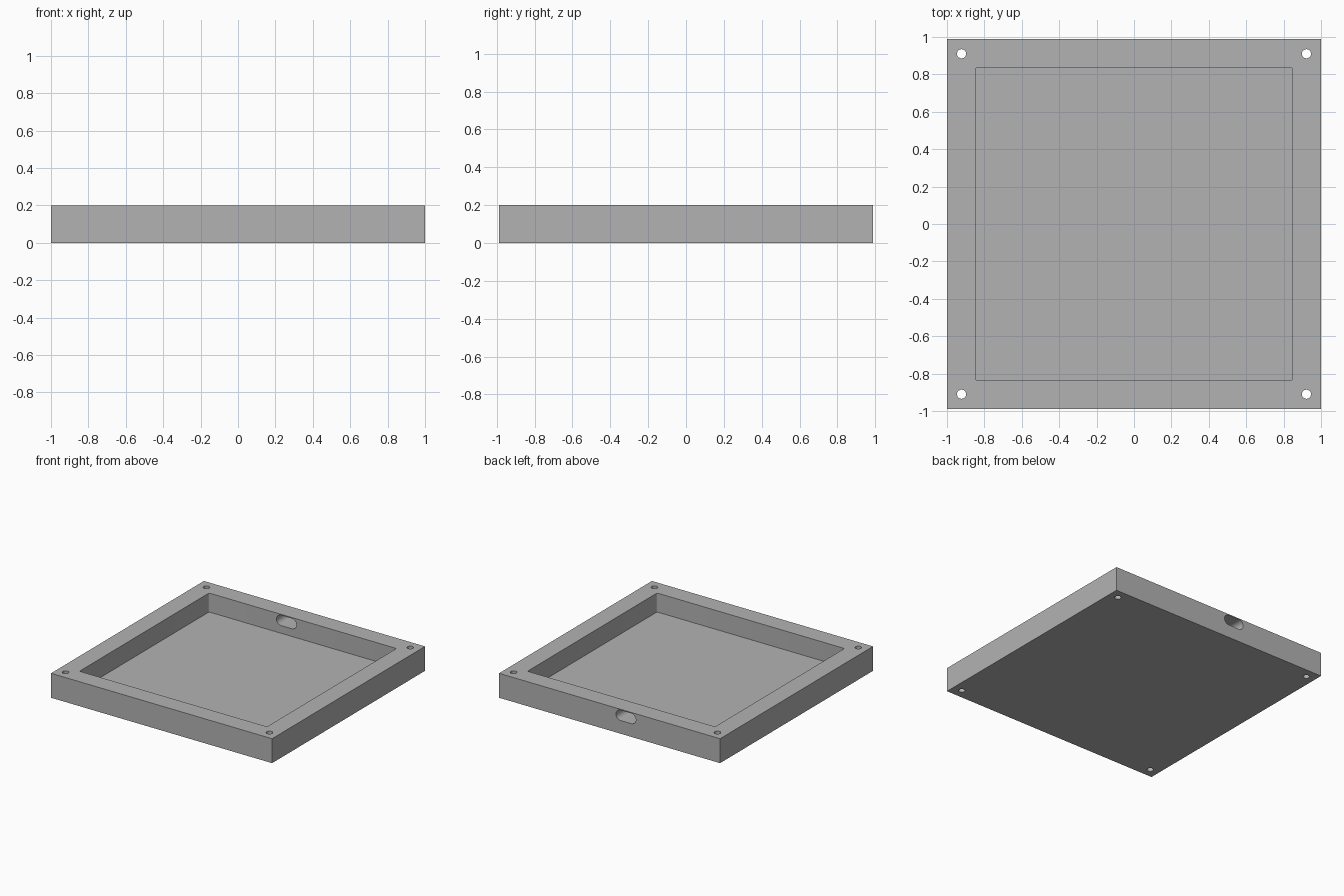
import bpy
import bmesh
from math import cos, sin, pi
from mathutils import Matrix, Vector

HALF_X, HALF_Y, HEIGHT = 1.0, 0.988, 0.2
POCKET_X, POCKET_Y, FLOOR = 0.848, 0.837, 0.045

if "Cube" in bpy.data.objects:
    bpy.data.objects.remove(bpy.data.objects["Cube"], do_unlink=True)

grey = bpy.data.materials.new("plain_grey")
grey.use_nodes = True
grey.diffuse_color = (0.45, 0.45, 0.45, 1)
grey.node_tree.nodes["Principled BSDF"].inputs["Base Color"].default_value = (0.45, 0.45, 0.45, 1)


def rounded_prism(name, half_w, half_h, radius, depth, matrix, steps=8):
    """Rounded rectangle extruded along its local z, placed by a matrix."""
    bm = bmesh.new()
    verts = []
    for quarter, (sx, sy) in enumerate([(1, 1), (-1, 1), (-1, -1), (1, -1)]):
        for i in range(steps + 1):
            a = (quarter + i / steps) * pi / 2
            verts.append(bm.verts.new((sx * (half_w - radius) + radius * cos(a),
                                       sy * (half_h - radius) + radius * sin(a), 0)))
    bmesh.ops.remove_doubles(bm, verts=verts, dist=1e-5)
    face = bm.faces.new(bm.verts) if not bm.faces else bm.faces[0]
    top = bmesh.ops.extrude_face_region(bm, geom=[face])["geom"]
    bmesh.ops.translate(bm, vec=Vector((0, 0, depth)),
                        verts=[g for g in top if isinstance(g, bmesh.types.BMVert)])
    bmesh.ops.recalc_face_normals(bm, faces=bm.faces)
    mesh = bpy.data.meshes.new(name)
    bm.to_mesh(mesh)
    bm.free()
    mesh.transform(matrix)
    obj = bpy.data.objects.new(name, mesh)
    bpy.context.collection.objects.link(obj)
    return obj


# Solid block
bpy.ops.mesh.primitive_cube_add(size=1, location=(0, 0, 0))
tray = bpy.context.object
tray.name = tray.data.name = "tray"
tray.data.transform(Matrix.Translation((0, 0, HEIGHT / 2))
                    @ Matrix.Diagonal((2 * HALF_X, 2 * HALF_Y, HEIGHT, 1)))
tray.data.materials.append(grey)

# Pocket with small corner radii
cutters = [rounded_prism("pocket_cutter", POCKET_X, POCKET_Y, 0.012, 0.4,
                         Matrix.Translation((0, 0, FLOOR)), 4)]

# Cable slot through the back wall
cutters.append(rounded_prism("slot_cutter", 0.09, 0.042, 0.0415, 0.4,
                             Matrix.Translation((-0.148, 1.15, 0.15))
                             @ Matrix.Rotation(pi / 2, 4, 'X')))

# Screw holes through the corners
for sx in (-1, 1):
    for sy in (-1, 1):
        cutters.append(rounded_prism("hole_cutter", 0.0245, 0.0245, 0.0244, 0.5,
                                     Matrix.Translation((sx * 0.922, sy * 0.91, -0.1))))

# Cut everything out and drop the cutters
for cutter in cutters:
    cutter.data.materials.append(grey)
    cutter.hide_render = True
    mod = tray.modifiers.new(cutter.name, 'BOOLEAN')
    mod.operation = 'DIFFERENCE'
    mod.solver = 'EXACT'
    mod.object = cutter
bpy.context.view_layer.objects.active = tray
for mod in list(tray.modifiers):
    bpy.ops.object.modifier_apply(modifier=mod.name)
for cutter in cutters:
    bpy.data.objects.remove(cutter, do_unlink=True)

bpy.ops.object.select_all(action='DESELECT')
tray.select_set(True)
bpy.ops.object.shade_smooth_by_angle(angle=pi / 6)
